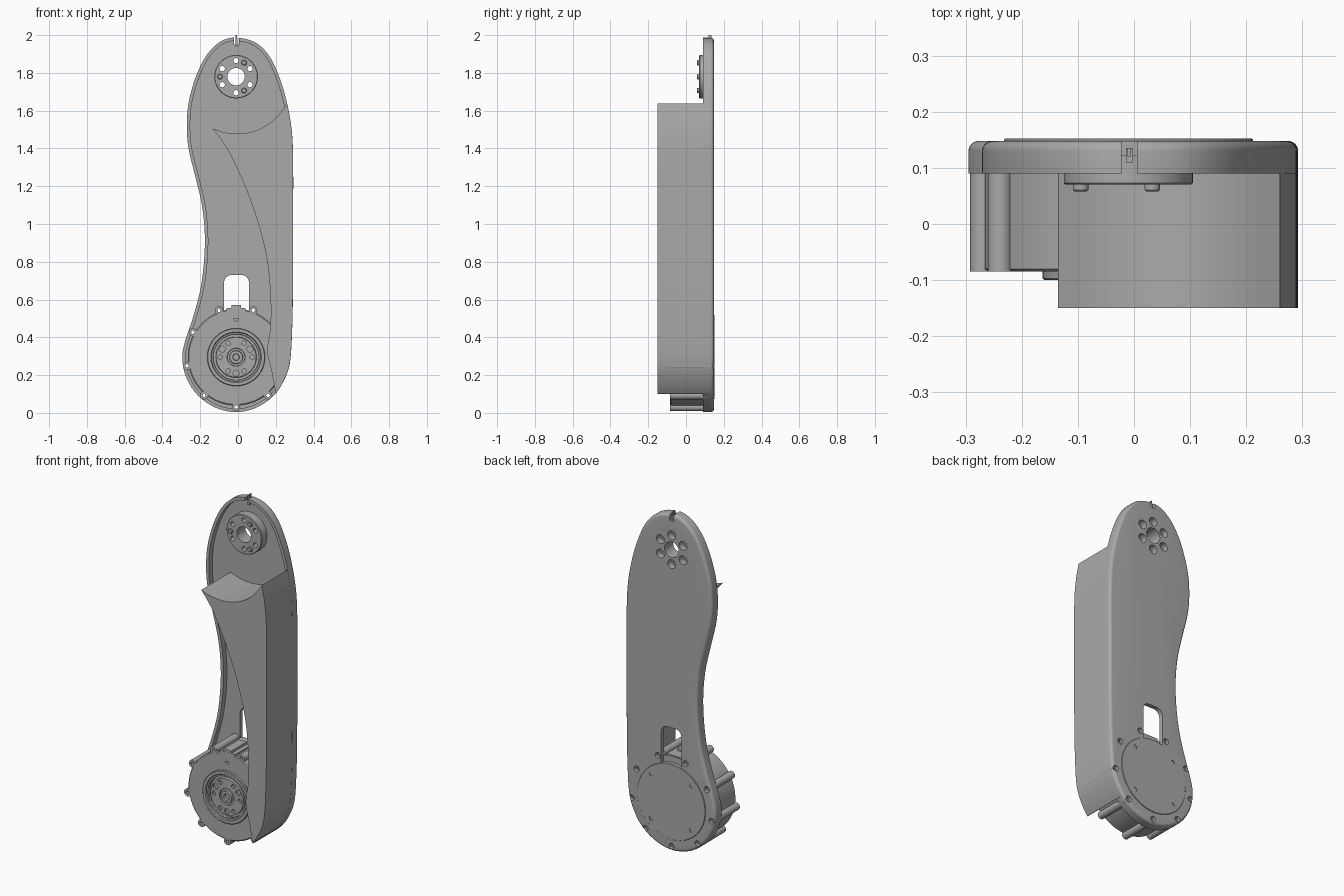
import bpy, bmesh, math
from mathutils import Vector

cube = bpy.data.objects.get("Cube")
if cube:
    bpy.data.objects.remove(cube, do_unlink=True)

grey = bpy.data.materials.new("satin grey")
grey.use_nodes = True
tone = (0.40, 0.40, 0.40, 1)
grey.diffuse_color = tone
grey.node_tree.nodes["Principled BSDF"].inputs["Base Color"].default_value = tone

CX, MZ, HZ = -0.01, 0.295, 1.78      # shared axis x, motor height, hub height


# ---- helpers ----
def add_loft(bm, rings):
    """Skin a list of closed rings and cap both ends."""
    rows = [[bm.verts.new(p) for p in ring] for ring in rings]
    n = len(rows[0])
    for a, b in zip(rows, rows[1:]):
        for i in range(n):
            j = (i + 1) % n
            bm.faces.new((a[i], a[j], b[j], b[i]))
    bm.faces.new(rows[0][::-1])
    bm.faces.new(rows[-1])


def flat(pts, y):
    return [(x, y, z) for x, z in pts]


def circle(x, z, r, n=32):
    return [(x + r * math.cos(math.tau * i / n), z + r * math.sin(math.tau * i / n)) for i in range(n)]


def turned(x, z, profile, n=32):
    """Rings for a part turned about a y axis; profile holds (radius, y)."""
    return [flat(circle(x, z, r, n), y) for r, y in profile]


def slab(pts, y0, y1):
    return [flat(pts, y0), flat(pts, y1)]


def box(x0, x1, z0, z1):
    return [(x0, z0), (x1, z0), (x1, z1), (x0, z1)]


def polar(x, z, r, degrees):
    a = math.radians(degrees)
    return x + r * math.cos(a), z + r * math.sin(a)


def build(name, *lofts):
    bm = bmesh.new()
    for rings in lofts:
        add_loft(bm, rings)
    bmesh.ops.recalc_face_normals(bm, faces=bm.faces)
    me = bpy.data.meshes.new(name)
    bm.to_mesh(me)
    bm.free()
    me.materials.append(grey)
    ob = bpy.data.objects.new(name, me)
    bpy.context.collection.objects.link(ob)
    return ob


def cut(ob, *lofts):
    tool = build("cutter", *lofts)
    tool.hide_render = True
    mod = ob.modifiers.new("cut", 'BOOLEAN')
    mod.operation, mod.solver, mod.object = 'DIFFERENCE', 'EXACT', tool
    bpy.context.view_layer.objects.active = ob
    bpy.ops.object.modifier_apply(modifier=mod.name)
    bpy.data.objects.remove(tool, do_unlink=True)


def spline(pts, closed=False, steps=5):
    """Smooth curve through the given points."""
    n, out = len(pts), []
    get = (lambda i: Vector(pts[i % n])) if closed else (lambda i: Vector(pts[max(0, min(n - 1, i))]))
    for i in range(n if closed else n - 1):
        a, b, c, d = (get(i + k) for k in (-1, 0, 1, 2))
        for s in range(steps):
            t = s / steps
            p = b + 0.5 * t * (c - a + t * (2 * a - 5 * b + 4 * c - d + t * (3 * (b - c) + d - a)))
            out.append((p.x, p.y))
    return out if closed else out + [tuple(pts[-1])]


def inset(pts, d):
    """Shrink a clockwise outline by d."""
    out = []
    for i, (x, z) in enumerate(pts):
        (ax, az), (bx, bz) = pts[i - 1], pts[(i + 1) % len(pts)]
        t = Vector((bx - ax, bz - az)).normalized()
        out.append((x + t.y * d, z - t.x * d))
    return out


# ---- back plate: smooth outline, rounded rear edge, recessed front ----
outline = spline([
    (-0.01, 1.987), (0.09, 1.962), (0.165, 1.89), (0.222, 1.77), (0.262, 1.63), (0.285, 1.49),
    (0.292, 1.33), (0.292, 1.0), (0.291, 0.65), (0.286, 0.42), (0.274, 0.26), (0.24, 0.165),
    (0.185, 0.087), (0.095, 0.027), (-0.01, 0.004), (-0.12, 0.028), (-0.215, 0.095), (-0.275, 0.19),
    (-0.295, 0.29), (-0.28, 0.38), (-0.24, 0.5), (-0.2, 0.65), (-0.18, 0.8), (-0.176, 0.95),
    (-0.191, 1.1), (-0.226, 1.25), (-0.26, 1.39), (-0.271, 1.5), (-0.265, 1.62), (-0.24, 1.73),
    (-0.2, 1.835), (-0.15, 1.915), (-0.085, 1.97)], closed=True)
R = 0.018
rounded = [flat(inset(outline, R * (1 - math.cos(a))), 0.13 + R * math.sin(a))
           for a in (math.radians(15 * k) for k in range(7))]
plate = build("back_plate", [flat(outline, 0.09)] + rounded)
cut(plate, slab(inset(outline, 0.018), 0, 0.122))

# holes shared by the plate and the hub
hub_holes = [turned(CX, HZ, [(0.046, 0), (0.046, 0.2)])]
for k in range(6):
    x, z = polar(CX, HZ, 0.085, 30 + 60 * k)
    hub_holes.append(turned(x, z, [(0.014, 0), (0.014, 0.11), (0.026, 0.11), (0.026, 0.2)], 20))

# cable window with rounded top corners
window = [(-0.074, 0.5), (0.058, 0.5)]
window += [polar(0.018, 0.69, 0.04, a) for a in range(0, 91, 15)]
window += [polar(-0.034, 0.69, 0.04, a) for a in range(90, 181, 15)]

lugs = [polar(CX, MZ, 0.264, 70 + 40 * k) for k in range(9)]
lug_holes = [turned(x, z, [(0.009, -0.2), (0.009, 0.128), (0.017, 0.128), (0.017, 0.2)], 16) for x, z in lugs]
notch = slab(box(-0.022, 0.005, 1.95, 2.05), 0.05, 0.2)
cut(plate, *hub_holes, slab(window, 0, 0.3), notch, *lug_holes)

# clip standing in the top notch
clip = build("top_clip", slab(box(-0.014, -0.002, 1.94, 1.985), 0.11, 0.135),
             slab(box(-0.012, -0.006, 1.98, 2.0), 0.12, 0.135))

# ---- joint hub with three locating pins ----
hub = build("joint_hub", turned(CX, HZ, [(0.112, 0.07), (0.115, 0.073), (0.115, 0.125)], 64))
cut(hub, *hub_holes)
pins = build("hub_pins", *[turned(*polar(CX, HZ, 0.085, a), [(0.011, 0.058), (0.014, 0.061), (0.014, 0.1)], 20)
                           for a in (60, 180, 300)])

# ---- side cover: follows the plate edge on one side, sweeps inward on the other ----
edge = [(x * 0.998, z) for x, z in outline if x > 0.15 and 0.1 < z < 1.635]
sweep = spline([(0.2, 0.1), (0.178, 0.22), (0.155, 0.33), (0.172, 0.46), (0.17, 0.65), (0.143, 0.865),
                (0.065, 1.13), (-0.05, 1.385), (-0.135, 1.505)])
scoop = spline([(-0.135, 1.505), (-0.06, 1.483), (0.03, 1.48), (0.12, 1.505), (0.2, 1.56), (0.26, 1.638)])
cover = build("side_cover", slab(edge + sweep[:-1] + scoop, -0.15, 0.123))

# ---- motor housing with lugs and connector ----
motor = build("motor_housing", turned(CX, MZ, [
    (0.25, -0.085), (0.256, -0.08), (0.256, 0.126)], 96))
pilot = (math.tau, 0)
cut(motor, turned(CX, 0.497, [(0.012, -0.2), (0.012, -0.06)], 20),
    turned(CX, MZ, [(0.12, -0.2), (0.12, -0.06)], 64), *lug_holes)
lug_posts = build("motor_lugs", *[turned(x, z, [(0.022, -0.085), (0.022, 0.126)], 20) for x, z in lugs])
cut(lug_posts, *lug_holes)
connector = build("connector_block", slab(box(-0.06, 0.04, 0.5, 0.556), -0.085, 0.123),
                  slab(box(-0.035, 0.015, 0.5, 0.57), -0.084, 0.06))

# output ring, groove, face and centre boss
output = build("output_flange", turned(CX, MZ, [
    (0.153, -0.07), (0.153, -0.097), (0.15, -0.1), (0.134, -0.1), (0.13, -0.094), (0.122, -0.094),
    (0.12, -0.072), (0.108, -0.072), (0.106, -0.09), (0.048, -0.09), (0.046, -0.082), (0.036, -0.082),
    (0.034, -0.094), (0.018, -0.094), (0.016, -0.08)], 64))
small = [turned(*polar(CX, MZ, 0.085, 60 * k), [(0.012, -0.2), (0.012, -0.078)], 16) for k in range(6)]
large = [turned(*polar(CX, MZ, 0.085, a), [(0.016, -0.2), (0.016, -0.078)], 16) for a in (30, 150, 270)]
cut(output, *small, *large)

# rear cap of the motor with four screw holes
cap = build("motor_rear_cap", turned(CX, MZ, [(0.222, 0.13), (0.222, 0.15), (0.22, 0.152)], 96))
cut(cap, *[turned(*polar(CX, MZ, 0.185, 45 + 90 * k), [(0.013, 0.14), (0.013, 0.2)], 16) for k in range(4)])

# ---- smooth shading with sharp edges kept ----
for ob in (plate, clip, hub, pins, cover, motor, lug_posts, connector, output, cap):
    bpy.ops.object.select_all(action='DESELECT')
    ob.select_set(True)
    bpy.context.view_layer.objects.active = ob
    bpy.ops.object.shade_smooth_by_angle(angle=math.radians(30))
